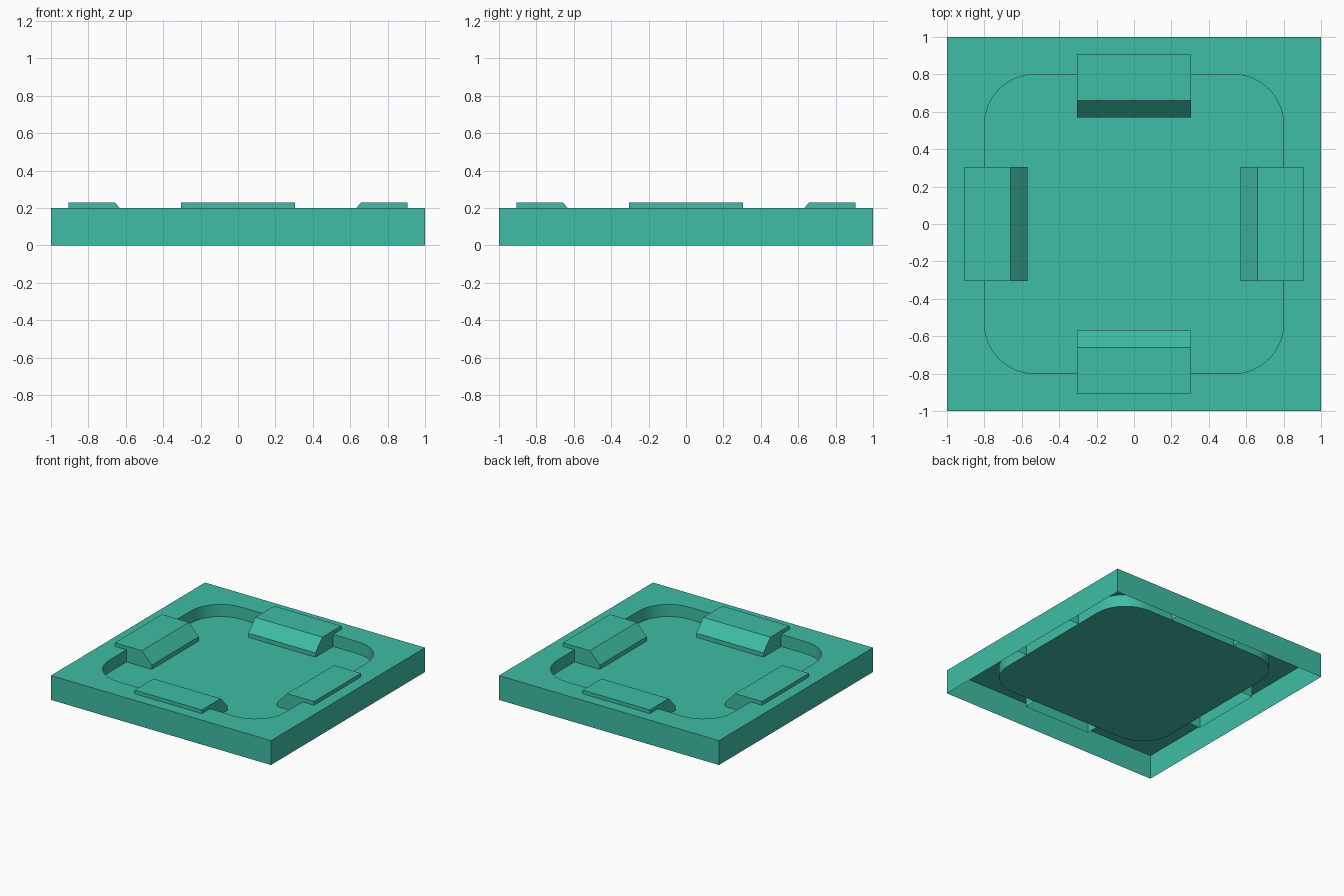
import bpy, bmesh, math
from mathutils import Matrix

if "Cube" in bpy.data.objects:
    bpy.data.objects.remove(bpy.data.objects["Cube"])

TOP, FLOOR = 0.2, 0.1
green = bpy.data.materials.new("green")
green.diffuse_color = (0.048, 0.515, 0.376, 1)
green.use_nodes = True
green.node_tree.nodes["Principled BSDF"].inputs["Base Color"].default_value = green.diffuse_color


def finish(bm, name):
    mesh = bpy.data.meshes.new(name)
    bm.to_mesh(mesh)
    bm.free()
    ob = bpy.data.objects.new(name, mesh)
    bpy.context.collection.objects.link(ob)
    mesh.materials.append(green)
    return ob


def ring(bm, pts, z):
    return [bm.verts.new((x, y, z)) for x, y in pts]


def walls(bm, lower, upper):
    n = len(lower)
    for i in range(n):
        j = (i + 1) % n
        bm.faces.new((lower[i], lower[j], upper[j], upper[i]))


def rounded_square(half, radius, steps):
    c = half - radius
    pts = []
    for k, (sx, sy) in enumerate(((1, 1), (-1, 1), (-1, -1), (1, -1))):
        for i in range(steps + 1):
            a = math.radians(90 * (k + i / steps))
            pts.append((sx * c + radius * math.cos(a), sy * c + radius * math.sin(a)))
    return pts


# Tray: thin shell, open underneath, with a rounded recess in the top
bm = bmesh.new()
square = [(-1, -1), (1, -1), (1, 1), (-1, 1)]
recess = rounded_square(0.8, 0.27, 8)
outer_low, outer_top = ring(bm, square, 0), ring(bm, square, TOP)
inner_low, inner_top = ring(bm, recess, FLOOR), ring(bm, recess, TOP)
walls(bm, outer_low, outer_top)
walls(bm, inner_top, inner_low)
bm.faces.new(inner_low)
rim = [bm.edges.get((loop[i - 1], loop[i]))
       for loop in (outer_top, inner_top) for i in range(len(loop))]
bmesh.ops.triangle_fill(bm, edges=rim, use_beauty=True, normal=(0, 0, 1))
tray = finish(bm, "tray")
bpy.context.view_layer.objects.active = tray
tray.select_set(True)
bpy.ops.object.shade_smooth_by_angle(angle=math.radians(30))

# Clips: bevelled blocks, open underneath, one on each side
profile = [(0.57, FLOOR), (0.57, 0.135), (0.66, 0.23), (0.905, 0.23), (0.905, FLOOR)]
for k, side in enumerate(("right", "back", "left", "front")):
    bm = bmesh.new()
    a = [bm.verts.new((x, -0.305, z)) for x, z in profile]
    b = [bm.verts.new((x, 0.305, z)) for x, z in profile]
    bm.faces.new(a[::-1])
    bm.faces.new(b)
    for i in range(len(profile) - 1):
        bm.faces.new((a[i], a[i + 1], b[i + 1], b[i]))
    bm.normal_update()
    # make the end caps and strips face outwards
    for f in bm.faces:
        c = f.calc_center_median()
        c.x -= 0.74
        c.z -= 0.15
        if f.normal.dot(c) < 0:
            f.normal_flip()
    bm.transform(Matrix.Rotation(math.pi / 2 * k, 4, 'Z'))
    finish(bm, side + "_clip")
